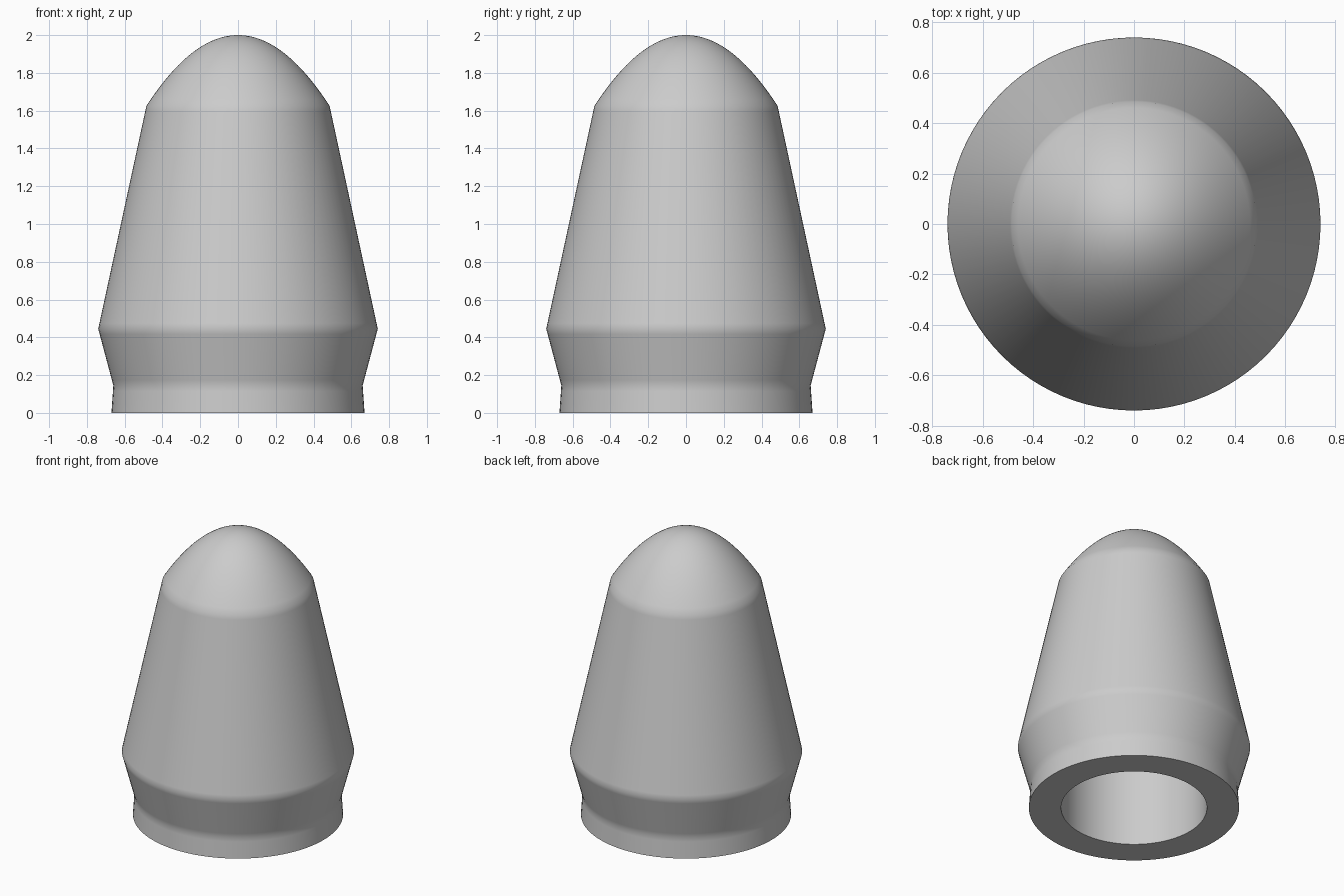
import bpy
import bmesh
import math
from mathutils import Vector

cube = bpy.data.objects.get("Cube")
if cube:
    bpy.data.objects.remove(cube, do_unlink=True)

SEGMENTS = 96
BORE_RADIUS, BORE_DEPTH = 0.465, 1.2
SHOULDER_RADIUS, SHOULDER_Z, TOP_Z = 0.485, 1.625, 2.0

# Single plain grey material
grey = bpy.data.materials.new("plain_grey")
grey.use_nodes = True
colour = (0.6, 0.6, 0.6, 1.0)
grey.diffuse_color = colour
grey.node_tree.nodes["Principled BSDF"].inputs["Base Color"].default_value = colour


def with_support_rings(points, margin=0.03):
    """Add rings close to each corner so the smooth shading stays tight."""
    result = [points[0]]
    for a, b in zip(points, points[1:]):
        a, b = Vector(a), Vector(b)
        step = (b - a).normalized() * margin
        result += [tuple(a + step), tuple(b - step), tuple(b)]
    return result


def lathe(name, profile):
    """Spin an (r, z) profile around the vertical axis."""
    bm = bmesh.new()
    verts = [bm.verts.new((r, 0, z)) for r, z in profile]
    edges = [bm.edges.new(pair) for pair in zip(verts, verts[1:])]
    bmesh.ops.spin(bm, geom=verts + edges, cent=(0, 0, 0), axis=(0, 0, 1),
                   angle=math.tau, steps=SEGMENTS, use_duplicate=False)
    bmesh.ops.remove_doubles(bm, verts=bm.verts, dist=0.0001)
    bmesh.ops.recalc_face_normals(bm, faces=bm.faces)
    mesh = bpy.data.meshes.new(name)
    bm.to_mesh(mesh)
    bm.free()
    mesh.materials.append(grey)
    obj = bpy.data.objects.new(name, mesh)
    bpy.context.collection.objects.link(obj)
    bpy.ops.object.select_all(action="DESELECT")
    obj.select_set(True)
    bpy.context.view_layer.objects.active = obj
    bpy.ops.object.shade_smooth_by_angle(angle=math.radians(30))
    return obj


# Blind bore and flat base ring
bore = [(0, BORE_DEPTH), (BORE_RADIUS, BORE_DEPTH), (BORE_RADIUS, 0)]

# Collar, flared waist and tapered body
body = with_support_rings([(0.67, 0), (0.66, 0.145), (0.74, 0.445),
                           (SHOULDER_RADIUS, SHOULDER_Z)])

# Parabolic nose
drop = TOP_Z - SHOULDER_Z
steps = 20
nose = [(SHOULDER_RADIUS * t, TOP_Z - drop * t * t)
        for t in ((steps - i) / steps for i in range(1, steps + 1))]

lathe("tapered_cap", bore + body + nose)
